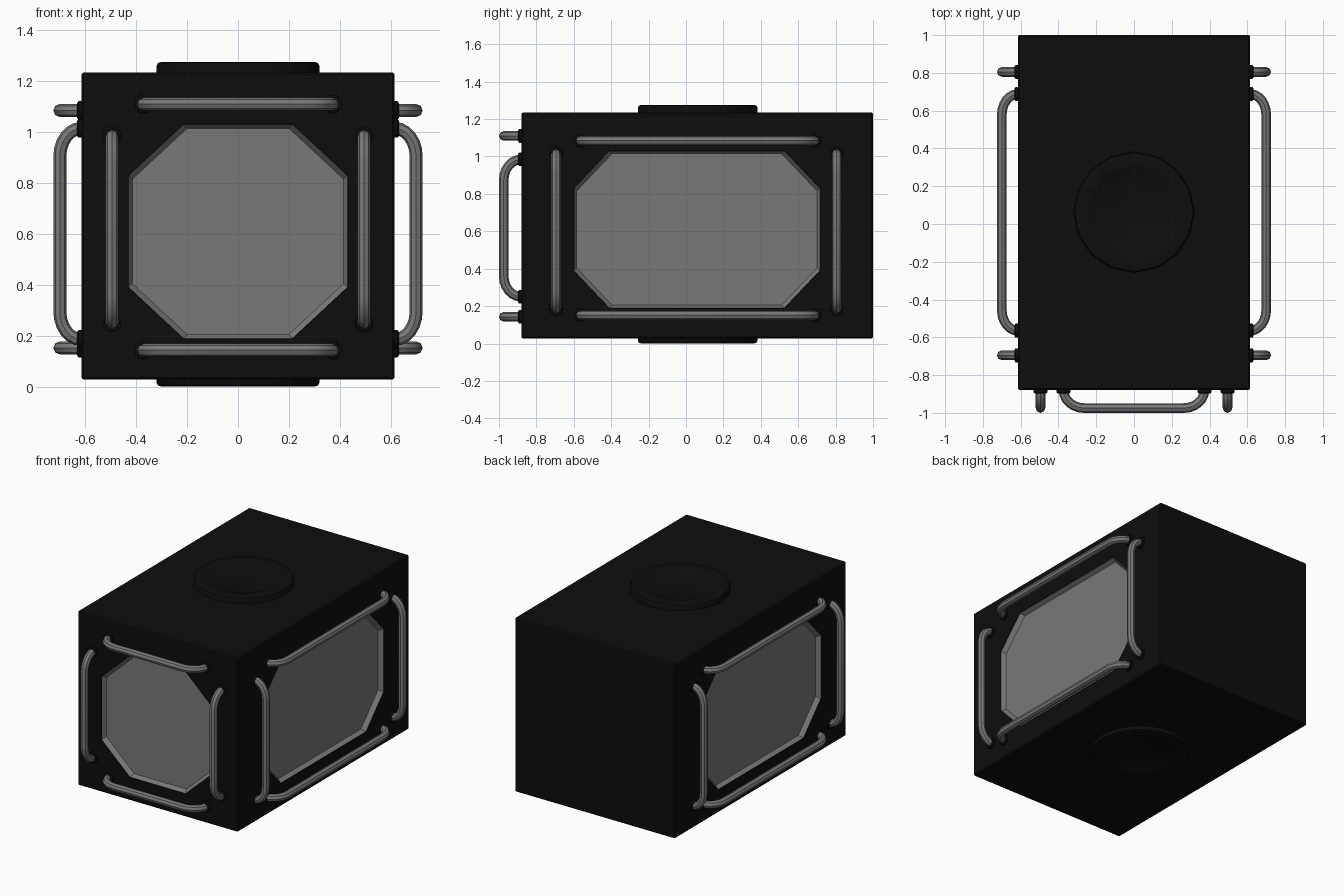
import bpy, bmesh, math
from mathutils import Vector

if "Cube" in bpy.data.objects:
    bpy.data.objects.remove(bpy.data.objects["Cube"])

HX, Y0, Y1, Z0, Z1 = 0.615, -0.88, 1.0, 0.027, 1.235


def material(name, v):
    m = bpy.data.materials.new(name)
    m.diffuse_color = (v, v, v, 1)
    m.use_nodes = True
    m.node_tree.nodes["Principled BSDF"].inputs["Base Color"].default_value = m.diffuse_color
    return m


BLACK, GREY = material("black_shell", 0.004), material("grey_metal", 0.19)


# Wall frames: (u along wall, v up, d outward) to world
def front(u, v, d):
    return Vector((u, Y0 - d, v))


def right(u, v, d):
    return Vector((HX + d, u, v))


def left(u, v, d):
    return Vector((-HX - d, u, v))


def make(name, bm, mat):
    bmesh.ops.recalc_face_normals(bm, faces=bm.faces)
    me = bpy.data.meshes.new(name)
    bm.to_mesh(me)
    bm.free()
    ob = bpy.data.objects.new(name, me)
    bpy.context.collection.objects.link(ob)
    me.materials.append(mat)
    return ob


def smooth(ob):
    bpy.ops.object.select_all(action='DESELECT')
    ob.select_set(True)
    bpy.context.view_layer.objects.active = ob
    bpy.ops.object.shade_smooth_by_angle(angle=math.radians(35))


def loft(name, rings, mat):
    """Closed solid through equal-length rings, capped at both ends."""
    bm = bmesh.new()
    rs = [[bm.verts.new(p) for p in r] for r in rings]
    n = len(rs[0])
    for a, b in zip(rs, rs[1:]):
        for i in range(n):
            bm.faces.new((a[i], a[(i + 1) % n], b[(i + 1) % n], b[i]))
    bm.faces.new(rs[0])
    bm.faces.new(rs[-1])
    return make(name, bm, mat)


def octagon(wall, cu, hu, cu_cut, d, grow=0.0):
    cv, hv, cv_cut = 0.61, 0.42 + grow, 0.20
    hu += grow
    a, b = hu - cu_cut, hv - cv_cut
    pts = [(-a, -hv), (a, -hv), (hu, -b), (hu, b), (a, hv), (-a, hv), (-hu, b), (-hu, -b)]
    return [wall(cu + u, cv + v, d) for u, v in pts]


# Main box with slightly softened edges
bm = bmesh.new()
bmesh.ops.create_cube(bm, size=1)
for v in bm.verts:
    v.co = (v.co.x * 2 * HX, v.co.y * (Y1 - Y0) + (Y0 + Y1) / 2, v.co.z * (Z1 - Z0) + (Z0 + Z1) / 2)
bmesh.ops.bevel(bm, geom=bm.edges[:], offset=0.008, segments=1, affect='EDGES')
body = make("body", bm, BLACK)

# Recessed octagonal windows on the front and both sides
windows = [("front", front, 0.0, 0.43, 0.215), ("right", right, 0.058, 0.658, 0.19),
           ("left", left, 0.058, 0.658, 0.19)]
for name, wall, cu, hu, cut in windows:
    cutter = loft(name + "_window_cutter", [octagon(wall, cu, hu, cut, 0.05, 0.001),
                                            octagon(wall, cu, hu, cut, -0.042, 0.001)], BLACK)
    mod = body.modifiers.new(name + "_recess", 'BOOLEAN')
    mod.object, mod.operation, mod.solver = cutter, 'DIFFERENCE', 'EXACT'
    bpy.context.view_layer.objects.active = body
    bpy.ops.object.modifier_apply(modifier=mod.name)
    bpy.data.objects.remove(cutter)
    loft(name + "_window", [octagon(wall, cu, hu, cut, -0.040),
                            octagon(wall, cu, hu, cut, -0.001),
                            octagon(wall, cu, hu, cut, -0.030, -0.015)], GREY)


# Guard rails: bent tubes with a black collar at each foot
def rail(name, wall, u0, v0, u1, v1, depth):
    length = math.hypot(u1 - u0, v1 - v0)
    du, dv = (u1 - u0) / length, (v1 - v0) / length
    half = [(0.0, -0.02)]
    for i in range(7):
        t = math.pi / 2 * i / 6
        half.append((0.11 * (1 - math.cos(t)), depth * math.sin(t)))
    path = half + [(length - s, d) for s, d in reversed(half)]
    cu = bpy.data.curves.new(name, 'CURVE')
    cu.dimensions = '3D'
    cu.bevel_depth, cu.bevel_resolution = 0.0255, 2
    cu.use_fill_caps = True
    sp = cu.splines.new('POLY')
    sp.points.add(len(path) - 1)
    for p, (s, d) in zip(sp.points, path):
        p.co = (*wall(u0 + du * s, v0 + dv * s, d), 1)
    ob = bpy.data.objects.new(name, cu)
    bpy.context.collection.objects.link(ob)
    cu.materials.append(GREY)
    bpy.ops.object.select_all(action='DESELECT')
    ob.select_set(True)
    bpy.context.view_layer.objects.active = ob
    bpy.ops.object.convert(target='MESH')
    smooth(bpy.context.object)
    for k, (u, v) in enumerate(((u0, v0), (u1, v1))):
        rings = [[wall(u + r * math.cos(i * math.pi / 6), v + r * math.sin(i * math.pi / 6), d)
                  for i in range(12)] for r, d in ((0.037, -0.01), (0.037, 0.012), (0.03, 0.017))]
        smooth(loft(f"{name}_collar_{k + 1}", rings, BLACK))


for tag, wall, ua, ub, va, vb, xa, xb, za, zb, dep in (
        ("front", front, -0.373, 0.373, 0.25, 0.985, -0.495, 0.495, 0.143, 1.11, 0.0945),
        ("right", right, -0.565, 0.688, 0.185, 1.015, -0.695, 0.805, 0.152, 1.085, 0.085),
        ("left", left, -0.565, 0.688, 0.185, 1.015, -0.695, 0.805, 0.152, 1.085, 0.085)):
    rail(tag + "_lower_rail", wall, ua, za, ub, za, dep)
    rail(tag + "_upper_rail", wall, ua, zb, ub, zb, dep)
    rail(tag + "_near_rail", wall, xa, va, xa, vb, dep)
    rail(tag + "_far_rail", wall, xb, va, xb, vb, dep)

# Round dished hubs on top and bottom
profile = [(0.32, -0.06), (0.32, -0.015), (0.314, -0.004), (0.30, 0.0),
           (0.25, 0.0), (0.235, -0.005), (0.195, -0.025)]
for name, base, s in (("top_hub", 1.276, 1), ("bottom_hub", 0.0, -1)):
    rings = [[Vector((r * math.cos(i * math.pi / 8), 0.0625 + r * math.sin(i * math.pi / 8), base + s * h))
              for i in range(16)] for r, h in profile]
    smooth(loft(name, rings, BLACK))
